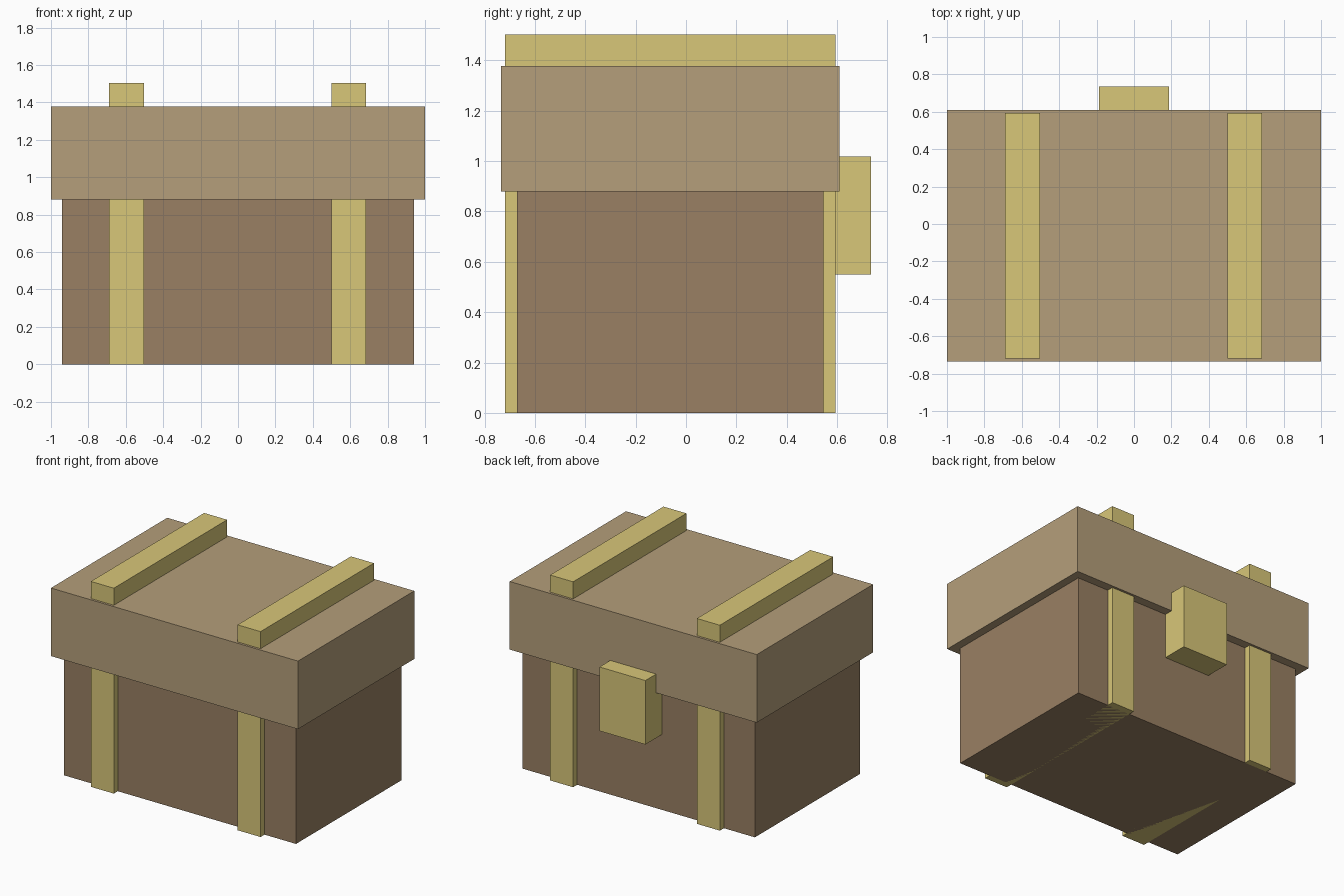
import bpy

if "Cube" in bpy.data.objects:
    bpy.data.objects.remove(bpy.data.objects["Cube"])


def material(name, color):
    m = bpy.data.materials.new(name)
    m.diffuse_color = (*color, 1)
    m.use_nodes = True
    m.node_tree.nodes["Principled BSDF"].inputs["Base Color"].default_value = m.diffuse_color
    return m


def box(name, x, y, z, mat):
    """Flat-shaded box from (min, max) ranges on each axis."""
    bpy.ops.mesh.primitive_cube_add(size=1)
    ob = bpy.context.object
    ob.name = name
    for v in ob.data.vertices:
        v.co = [r[0] if c < 0 else r[1] for c, r in zip(v.co, (x, y, z))]
    ob.data.materials.append(mat)
    return ob


body_wood = material("body_wood", (0.32, 0.216, 0.125))
lid_wood = material("lid_wood", (0.46, 0.345, 0.197))
brass = material("brass", (0.69, 0.57, 0.19))

# Chest body and overhanging lid
box("chest_body", (-0.94, 0.94), (-0.672, 0.546), (0, 0.89), body_wood)
box("chest_lid", (-1, 1), (-0.735, 0.61), (0.88, 1.378), lid_wood)

# Bands running over the lid and down the front and back
for side, x in (("left", -0.596), ("right", 0.592)):
    box(f"{side}_band", (x - 0.093, x + 0.093), (-0.718, 0.593), (0, 1.503), brass)

# Clasp on the back face
box("clasp", (-0.186, 0.186), (0.54, 0.735), (0.55, 1.018), brass)
